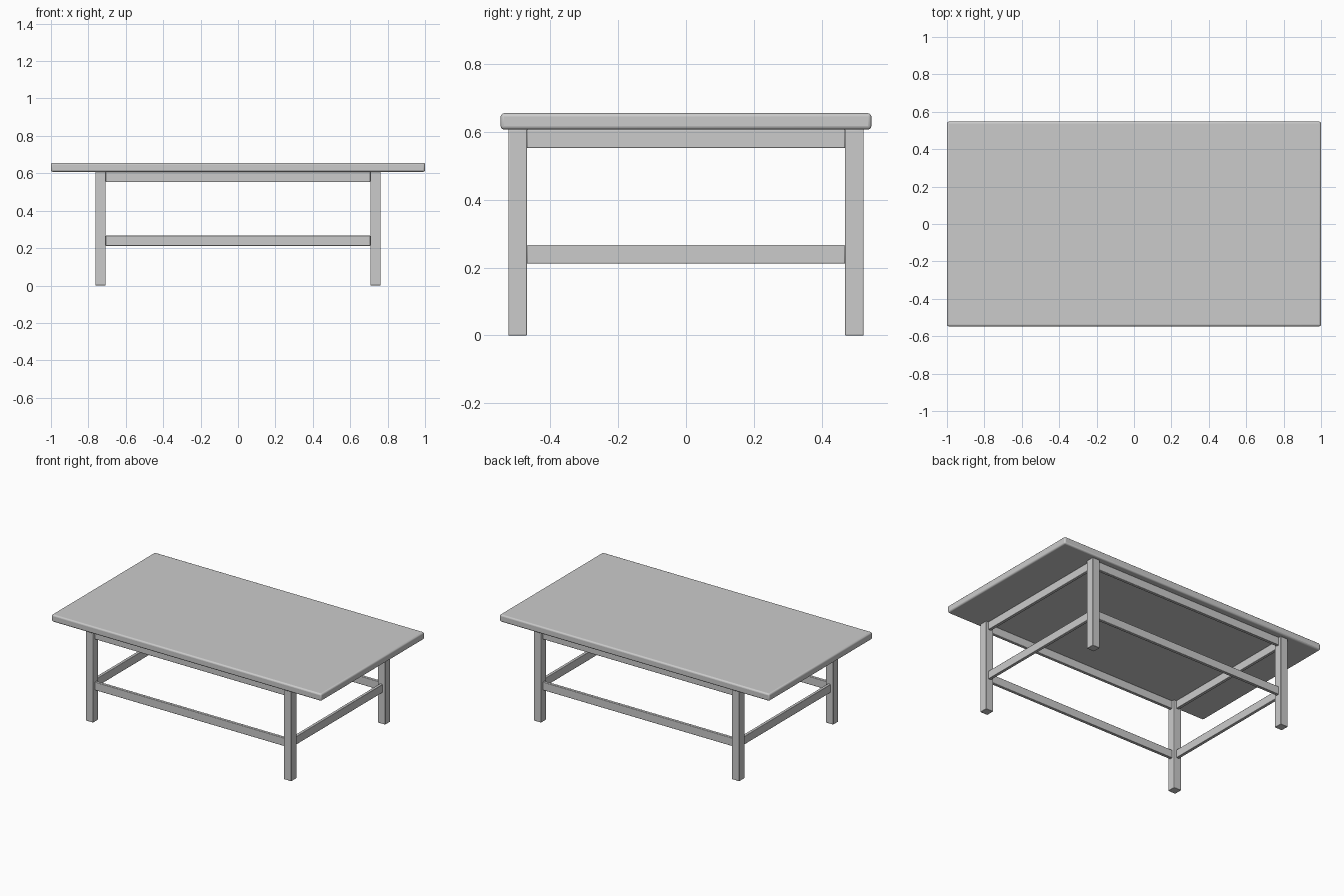
import bpy

if "Cube" in bpy.data.objects:
    bpy.data.objects.remove(bpy.data.objects["Cube"])

def box(name, center, size, bevel, segments=2):
    bpy.ops.mesh.primitive_cube_add(size=1, location=center)
    ob = bpy.context.object
    ob.name = name
    ob.scale = size
    bpy.ops.object.transform_apply(location=False, rotation=False, scale=True)
    mod = ob.modifiers.new("rounded_edges", 'BEVEL')
    mod.width = bevel
    mod.segments = segments
    bpy.ops.object.shade_smooth_by_angle()
    return ob

LEG = 0.055               # leg width
LX, LY = 0.735, 0.497     # leg centres
UNDER, TOP = 0.608, 0.656 # underside and top of the table top
RAIL_T = 0.02             # rail thickness
RAIL_H = 0.055            # rail height

# Table top
box("table_top", (0, 0, (UNDER + TOP) / 2), (2, 1.094, TOP - UNDER), 0.01, 3)

# Four square legs
for sx, side in ((-1, "left"), (1, "right")):
    for sy, end in ((-1, "front"), (1, "back")):
        box(f"{end}_{side}_leg", (sx * LX, sy * LY, UNDER / 2), (LEG, LEG, UNDER), 0.003)

# Aprons under the top and stretchers lower down, set between the legs
for part, z in (("apron", UNDER - RAIL_H / 2), ("stretcher", 0.2395)):
    for s, end, side in ((-1, "front", "left"), (1, "back", "right")):
        box(f"{end}_{part}", (0, s * LY, z), (2 * LX - LEG, RAIL_T, RAIL_H), 0.003)
        box(f"{side}_{part}", (s * LX, 0, z), (RAIL_T, 2 * LY - LEG, RAIL_H), 0.003)
